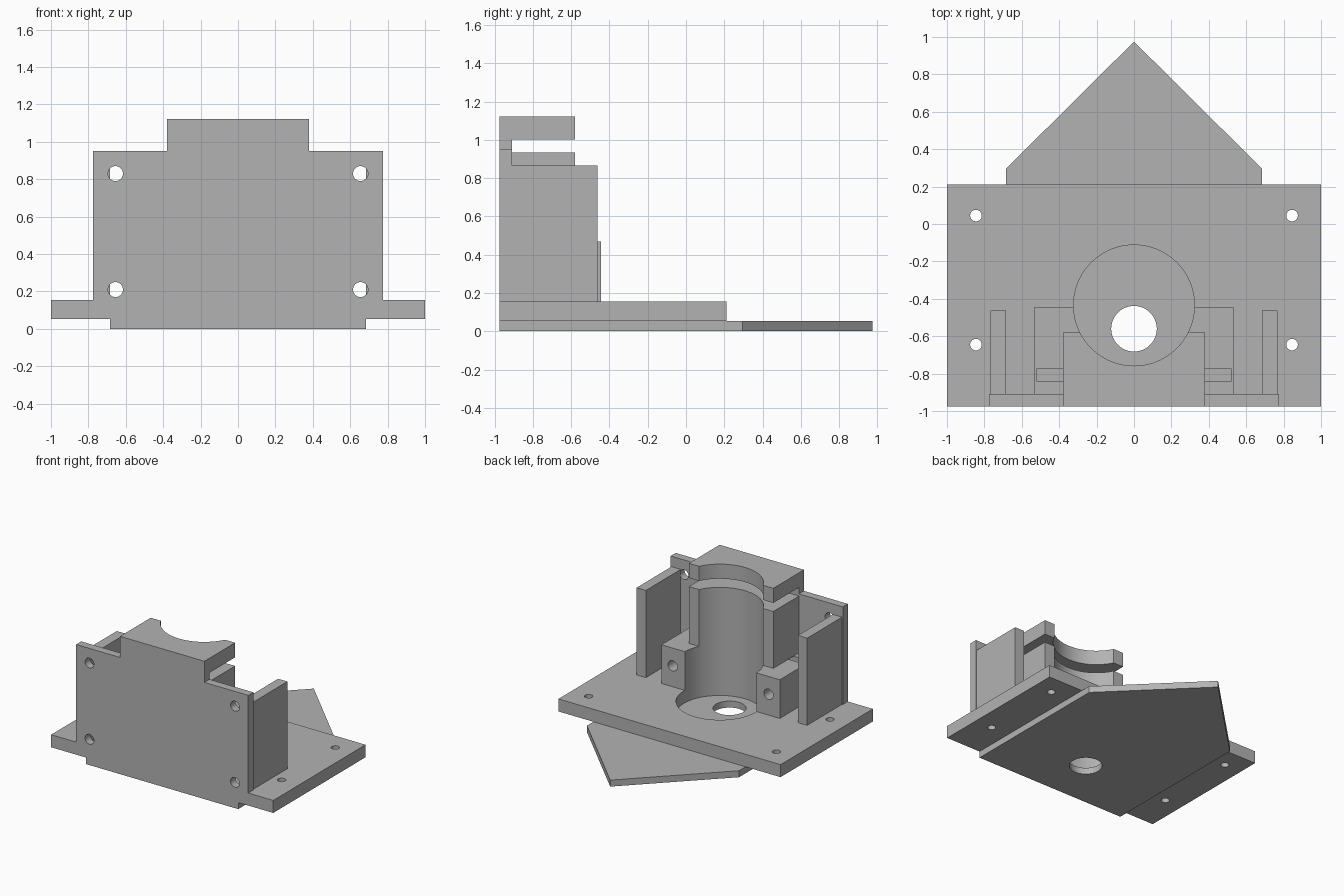
import bpy
import bmesh
import math

cube = bpy.data.objects.get("Cube")
if cube:
    bpy.data.objects.remove(cube, do_unlink=True)

grey = bpy.data.materials.new("plain grey")
grey.use_nodes = True
COLOUR = (0.45, 0.45, 0.45, 1)
grey.diffuse_color = COLOUR
grey.node_tree.nodes["Principled BSDF"].inputs["Base Color"].default_value = COLOUR


def prism(name, outline, axis, low, high):
    """Extrude an outline (xy along z, or xz along y)."""
    bm = bmesh.new()
    place = (lambda a, b: (a, b, low)) if axis == "z" else (lambda a, b: (a, low, b))
    face = bm.faces.new([bm.verts.new(place(a, b)) for a, b in outline])
    new = bmesh.ops.extrude_face_region(bm, geom=[face])["geom"]
    shift = (0, 0, high - low) if axis == "z" else (0, high - low, 0)
    bmesh.ops.translate(bm, vec=shift, verts=[v for v in new if isinstance(v, bmesh.types.BMVert)])
    bmesh.ops.recalc_face_normals(bm, faces=bm.faces)
    mesh = bpy.data.meshes.new(name)
    bm.to_mesh(mesh)
    bm.free()
    mesh.materials.append(grey)
    obj = bpy.data.objects.new(name, mesh)
    bpy.context.collection.objects.link(obj)
    return obj


def box(name, x, y, z):
    return prism(name, [(x[0], y[0]), (x[1], y[0]), (x[1], y[1]), (x[0], y[1])], "z", *z)


def rod(name, a, b, radius, axis, low, high, sides=32):
    turns = [math.tau * i / sides for i in range(sides)]
    return prism(name, [(a + radius * math.cos(t), b + radius * math.sin(t)) for t in turns],
                 axis, low, high)


def cut(obj, cutters):
    """Subtract the cutters, then remove them."""
    for c in cutters:
        c.hide_render = True
        mod = obj.modifiers.new("cut", "BOOLEAN")
        mod.operation = "DIFFERENCE"
        mod.solver = "EXACT"
        mod.object = c
    bpy.context.view_layer.update()
    graph = bpy.context.evaluated_depsgraph_get()
    mesh = bpy.data.meshes.new_from_object(obj.evaluated_get(graph))
    obj.modifiers.clear()
    obj.data = mesh
    for c in cutters:
        bpy.data.objects.remove(c, do_unlink=True)
    bpy.ops.object.select_all(action="DESELECT")
    obj.select_set(True)
    bpy.context.view_layer.objects.active = obj
    bpy.ops.object.shade_smooth_by_angle(angle=math.radians(30))


def bore():
    return rod("bore_cutter", 0, -0.435, 0.323, "z", -0.2, 1.4, 96)


FRONT, WALL_BACK, DECK = -0.975, -0.91, 0.155

# Pointed bottom plate with its round opening
bottom = prism("bottom_plate", [(-0.685, FRONT), (0.685, FRONT), (0.685, 0.295),
                                (0, 0.975), (-0.685, 0.295)], "z", 0, 0.053)
cut(bottom, [rod("opening_cutter", 0, -0.56, 0.122, "z", -0.2, 0.4, 64)])

# Wide base plate with the round pocket and four screw holes
base = box("base_plate", (-1, 1), (FRONT, 0.212), (0.053, DECK))
cut(base, [bore()] + [rod("screw_cutter", x, y, 0.031, "z", -0.2, 0.4)
                      for x in (-0.845, 0.845) for y in (0.045, -0.645)])

# Front wall, raised in the middle, with four screw holes
half = [(0.775, DECK), (0.775, 0.95), (0.38, 0.95), (0.38, 1.122)]
wall = prism("front_wall", half + [(-x, z) for x, z in reversed(half)], "y", FRONT, WALL_BACK)
cut(wall, [rod("screw_cutter", x, z, 0.04, "y", -1.2, -0.7)
           for x in (-0.655, 0.655) for z in (0.21, 0.83)])

# Centre cradle and the overhanging top clamp
cradle = box("centre_cradle", (-0.38, 0.38), (WALL_BACK, -0.58), (0.47, 0.933))
cut(cradle, [bore()])
clamp = box("top_clamp", (-0.38, 0.38), (WALL_BACK, -0.58), (1.003, 1.122))
cut(clamp, [bore()])

# Lower cradle with nut slots and bolt holes on both sides
lower = box("lower_cradle", (-0.533, 0.533), (WALL_BACK, -0.445), (DECK, 0.47))
cutters = [bore()]
for s in (-1, 1):
    cutters.append(box("slot_cutter", sorted((s * 0.345, s * 0.52)), (-0.84, -0.775), (0.24, 0.6)))
    cutters.append(rod("bolt_cutter", s * 0.432, 0.325, 0.042, "y", -0.87, -0.3))
cut(lower, cutters)

# Side walls
for side, s in (("left", 1), ("right", -1)):
    box(side + "_side_wall", sorted((s * 0.685, s * 0.768)), (WALL_BACK, -0.462), (DECK, 0.865))
